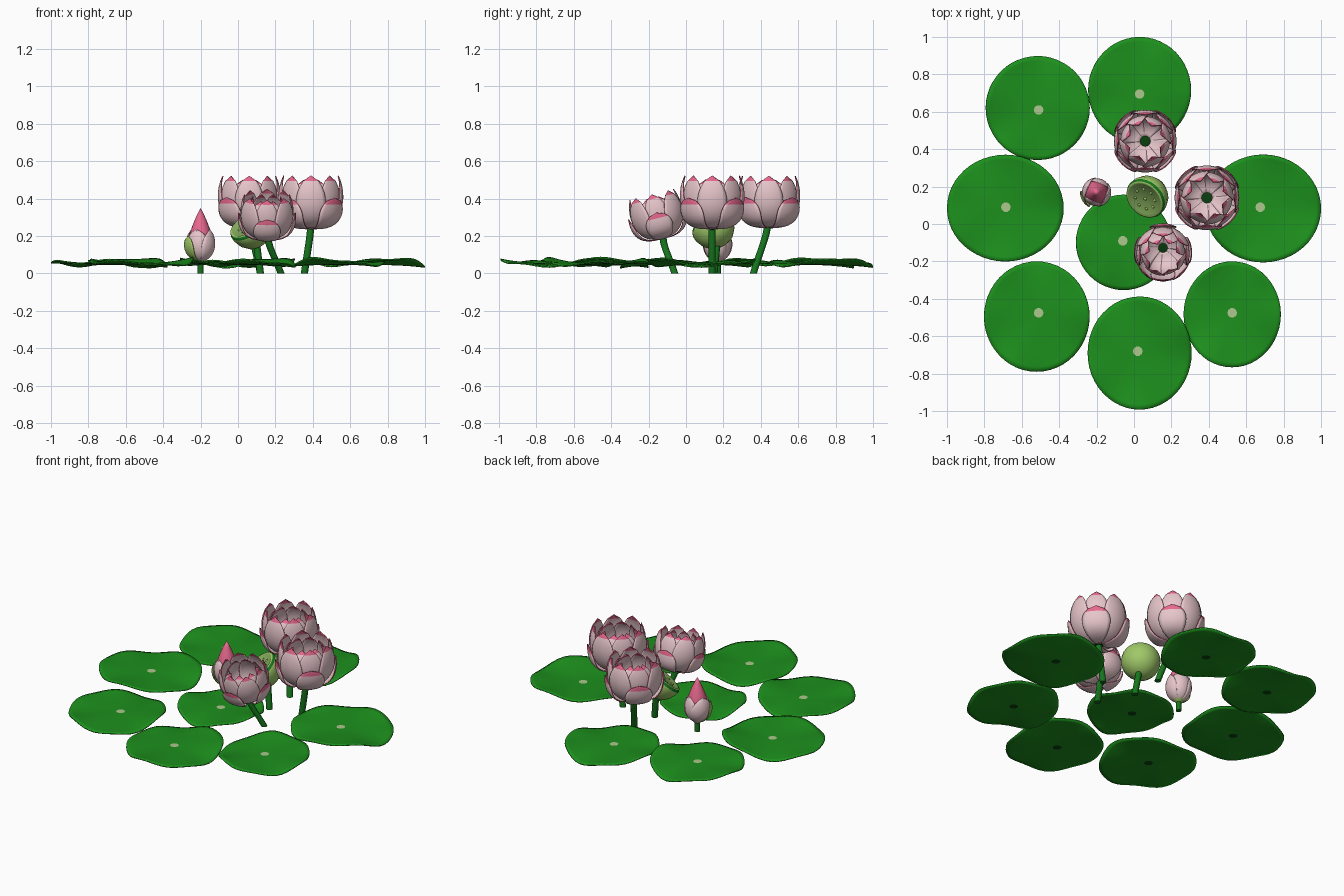
import bpy, bmesh, math, random
from mathutils import Vector, Matrix
from mathutils.geometry import interpolate_bezier

random.seed(4)
cube = bpy.data.objects.get("Cube")
if cube:
    bpy.data.objects.remove(cube, do_unlink=True)


def material(name, r, g, b):
    m = bpy.data.materials.new(name)
    m.use_nodes = True
    m.diffuse_color = (r, g, b, 1)
    m.node_tree.nodes["Principled BSDF"].inputs["Base Color"].default_value = (r, g, b, 1)
    return m


LEAF = material("leaf green", 0.012, 0.28, 0.012)
STEM = material("stem green", 0.008, 0.18, 0.012)
DOT = material("pale leaf centre", 0.42, 0.58, 0.27)
DARK = material("deep green", 0.003, 0.05, 0.005)
PALE = material("pale petal", 0.82, 0.58, 0.61)
PINK = material("pink tip", 0.8, 0.14, 0.27)
POD = material("pod green", 0.35, 0.58, 0.14)
SEED = material("pod face green", 0.24, 0.42, 0.11)


def build(name, bm, mats, matrix=None, thick=0, rim=0, angle=60):
    """Turn a bmesh into a smooth object, optionally given thickness."""
    mesh = bpy.data.meshes.new(name)
    bm.to_mesh(mesh)
    bm.free()
    ob = bpy.data.objects.new(name, mesh)
    bpy.context.collection.objects.link(ob)
    for m in mats:
        mesh.materials.append(m)
    if matrix:
        ob.matrix_world = matrix
    bpy.ops.object.select_all(action='DESELECT')
    bpy.context.view_layer.objects.active = ob
    ob.select_set(True)
    bpy.ops.object.shade_smooth_by_angle(angle=math.radians(angle))
    if thick:
        s = ob.modifiers.new("thickness", 'SOLIDIFY')
        s.thickness, s.offset, s.material_offset_rim = thick, 0, rim


def add_grid(bm, point, nu, nv, closed=False, index=lambda i, j: 0):
    """Quad grid over point(i, j); closed grids wrap around in i."""
    cols = nu if closed else nu + 1
    vs = [[bm.verts.new(point(i, j)) for j in range(nv + 1)] for i in range(cols)]
    for i in range(nu):
        for j in range(nv):
            a, b = vs[i], vs[(i + 1) % cols]
            bm.faces.new((a[j], b[j], b[j + 1], a[j + 1])).material_index = index(i, j)


def add_disc(bm, x, y, z, r, index, up=True):
    ring = [bm.verts.new((x + r * math.cos(k * math.tau / 10),
                          y + r * math.sin(k * math.tau / 10), z)) for k in range(10)]
    bm.faces.new(ring if up else ring[::-1]).material_index = index


def revolve(name, profile, mats, index, matrix, sides=28):
    bm = bmesh.new()

    def point(i, j):
        a = i * math.tau / sides
        r, z = profile[j]
        return (r * math.cos(a), r * math.sin(a), z)
    add_grid(bm, point, sides, len(profile) - 1, True, index)
    bmesh.ops.remove_doubles(bm, verts=bm.verts, dist=0.0005)
    bmesh.ops.recalc_face_normals(bm, faces=bm.faces)
    build(name, bm, mats, matrix)


def curve_profile(p0, h0, h1, p1, n):
    return [(p.x, p.y) for p in interpolate_bezier(
        Vector(p0).to_3d(), Vector(h0).to_3d(), Vector(h1).to_3d(), Vector(p1).to_3d(), n)]


def add_petal(bm, profile, angle, half, tip, shrink=1.0):
    """Curved petal wrapped round the z axis, tapering to a pink point."""
    nv, nu = len(profile) - 1, 8

    def point(i, j):
        u, v = i / nu * 2 - 1, j / nv
        taper = 1 if v < 0.5 else max(0.0, 1 - ((v - 0.5) * 2) ** 2.3) ** 0.6
        a = angle + u * half * taper
        r = profile[j][0] * shrink
        return (r * math.cos(a), r * math.sin(a), profile[j][1])
    add_grid(bm, point, nu, nv, False, lambda i, j: int((j + 0.5) / nv > tip))


def stem(name, base, top, radius=0.019):
    """Tube that leans from the water up to the bloom."""
    a, b = Vector(base), Vector(top)
    path = interpolate_bezier(a, a.lerp(b, 0.4), b - Vector((0, 0, 0.05)), b, 8)
    bm = bmesh.new()

    def point(i, j):
        t = i * math.tau / 12
        return path[j] + Vector((radius * math.cos(t), radius * math.sin(t), 0))
    add_grid(bm, point, 12, 7, True)
    bmesh.ops.holes_fill(bm, edges=bm.edges)
    bmesh.ops.recalc_face_normals(bm, faces=bm.faces)
    build(name, bm, [STEM], angle=40)


# Floating leaves: centre mark x, y, then rim centre x, y and radii
PADS = [(-.51, .61, -.515, .62, .278, .278), (.03, .695, .03, .715, .275, .285),
        (-.685, .09, -.688, .085, .312, .285), (-.06, -.09, -.055, -.098, .255, .255),
        (-.51, -.475, -.52, -.495, .282, .295), (.02, -.68, .03, -.69, .278, .302),
        (.525, -.475, .525, -.483, .26, .283), (.675, .09, .69, .083, .31, .288)]
for n, (dx, dy, cx, cy, rx, ry) in enumerate(PADS):
    p1, p2, p3 = (random.uniform(0, math.tau) for _ in range(3))
    bm = bmesh.new()

    def leaf_point(i, j):
        a, t = i * math.tau / 48, j / 12
        wave = (0.012 * math.sin(2 * a + p1) + 0.011 * math.sin(3 * a + p2)
                + 0.007 * t * t * math.sin(6 * a + p3))
        x = dx + t * (cx + rx * math.cos(a) - dx)
        y = dy + t * (cy + ry * math.sin(a) - dy)
        return (x, y, 0.05 + t * t * (0.009 + wave))
    add_grid(bm, leaf_point, 48, 12, True)
    bmesh.ops.remove_doubles(bm, verts=bm.verts, dist=0.0005)
    bmesh.ops.recalc_face_normals(bm, faces=bm.faces)
    build(f"lily_pad_{n + 1}", bm, [LEAF], thick=0.007)
    bm = bmesh.new()
    add_disc(bm, dx, dy, 0.055, 0.026, 0)
    add_disc(bm, dx, dy, 0.045, 0.026, 1, up=False)
    build(f"lily_pad_centre_{n + 1}", bm, [DOT, DARK])

# Open flowers: three rings of petals round a dark centre
OUTER = curve_profile((.02, -.004), (.185, -.01), (.185, .1), (.182, .165), 13)
MIDDLE = curve_profile((.02, 0), (.17, 0), (.205, .17), (.148, .285), 13)
INNER = curve_profile((.02, .008), (.15, .008), (.18, .17), (.095, .262), 13)


def flower(name, base, scale, tilt, turn):
    m = (Matrix.Translation(base) @ Matrix.Rotation(math.radians(tilt), 4, 'X')
         @ Matrix.Rotation(math.radians(turn), 4, 'Z') @ Matrix.Scale(scale, 4))
    rings = (("outer", OUTER, 4, math.pi / 4, 0.52, 0.82),
             ("middle", MIDDLE, 8, 0, 0.5, 0.9),
             ("inner", INNER, 8, math.pi / 8, 0.5, 0.9))
    for ring, profile, count, start, half, tip in rings:
        bm = bmesh.new()
        for k in range(count):
            add_petal(bm, profile, start + k * math.tau / count, half, tip,
                      1 - 0.045 * (k % 2) * (count == 8))
        build(f"{name}_{ring}_petals", bm, [PALE, PINK], m, thick=0.006, rim=1)
    revolve(f"{name}_centre", [(0, -.012), (.028, -.008), (.03, .018), (0, .022)],
            [DARK], lambda i, j: 0, m, 12)


flower("right_flower", (.39, .14, .243), 0.98, 0, 0)
flower("back_flower", (.06, .443, .25), 0.95, 0, 0)
flower("front_flower", (.155, -.125, .19), 0.84, 14, 45)
stem("right_flower_stem", (.355, .14, 0), (.388, .14, .25))
stem("back_flower_stem", (.12, .36, 0), (.07, .435, .255))
stem("front_flower_stem", (.23, -.06, 0), (.16, -.123, .195))

# Seed pod, tipped over on its stem
tip_axis = Vector((1, -1, 0))
pod_m = Matrix.Translation((.075, .15, .235)) @ Matrix.Rotation(math.radians(42), 4, tip_axis)
POD_SHAPE = [(0, -.1), (.04, -.094), (.075, -.075), (.102, -.04), (.115, 0),
             (.116, .025), (.11, .04), (.1, .043), (.09, .036), (0, .032)]
revolve("seed_pod", POD_SHAPE, [POD, STEM, SEED],
        lambda i, j: 2 if j > 6 else int(j == 5), pod_m)
bm = bmesh.new()
for k in range(9):
    a, r = k * math.tau / 8, 0.06 if k < 8 else 0
    bmesh.ops.create_uvsphere(bm, u_segments=8, v_segments=6, radius=0.01,
                              matrix=Matrix.Translation((r * math.cos(a), r * math.sin(a), .03)))
build("pod_seeds", bm, [POD], pod_m)
stem("seed_pod_stem", (.12, .15, 0), (.1, .165, .18))

# Closed bud: pink core wrapped in pale petals, with a green sepal and base
bud_m = Matrix.Translation((-.2, .17, .065))
CORE = curve_profile((0, 0), (.09, .01), (.085, .13), (0, .285), 14)
revolve("bud_core", CORE, [PINK], lambda i, j: 0, bud_m, 20)
WRAP = curve_profile((.012, 0), (.075, .02), (.098, .1), (.052, .17), 10)
bm = bmesh.new()
for k in range(4):
    add_petal(bm, WRAP, k * math.tau / 4 - 0.4, 1.1, 0.95, 1 - 0.05 * (k % 2))
build("bud_petals", bm, [PALE, PINK], bud_m, thick=0.005)
SEPAL = curve_profile((.014, -.004), (.085, .02), (.102, .085), (.075, .135), 10)
bm = bmesh.new()
add_petal(bm, SEPAL, math.radians(210), 0.6, 2)
build("bud_sepal", bm, [POD], bud_m, thick=0.004)
revolve("bud_base", [(0, -.012), (.016, -.01), (.04, .016), (.048, .03), (0, .032)],
        [POD], lambda i, j: 0, bud_m, 16)
stem("bud_stem", (-.2, .17, 0), (-.2, .17, .07), 0.016)
